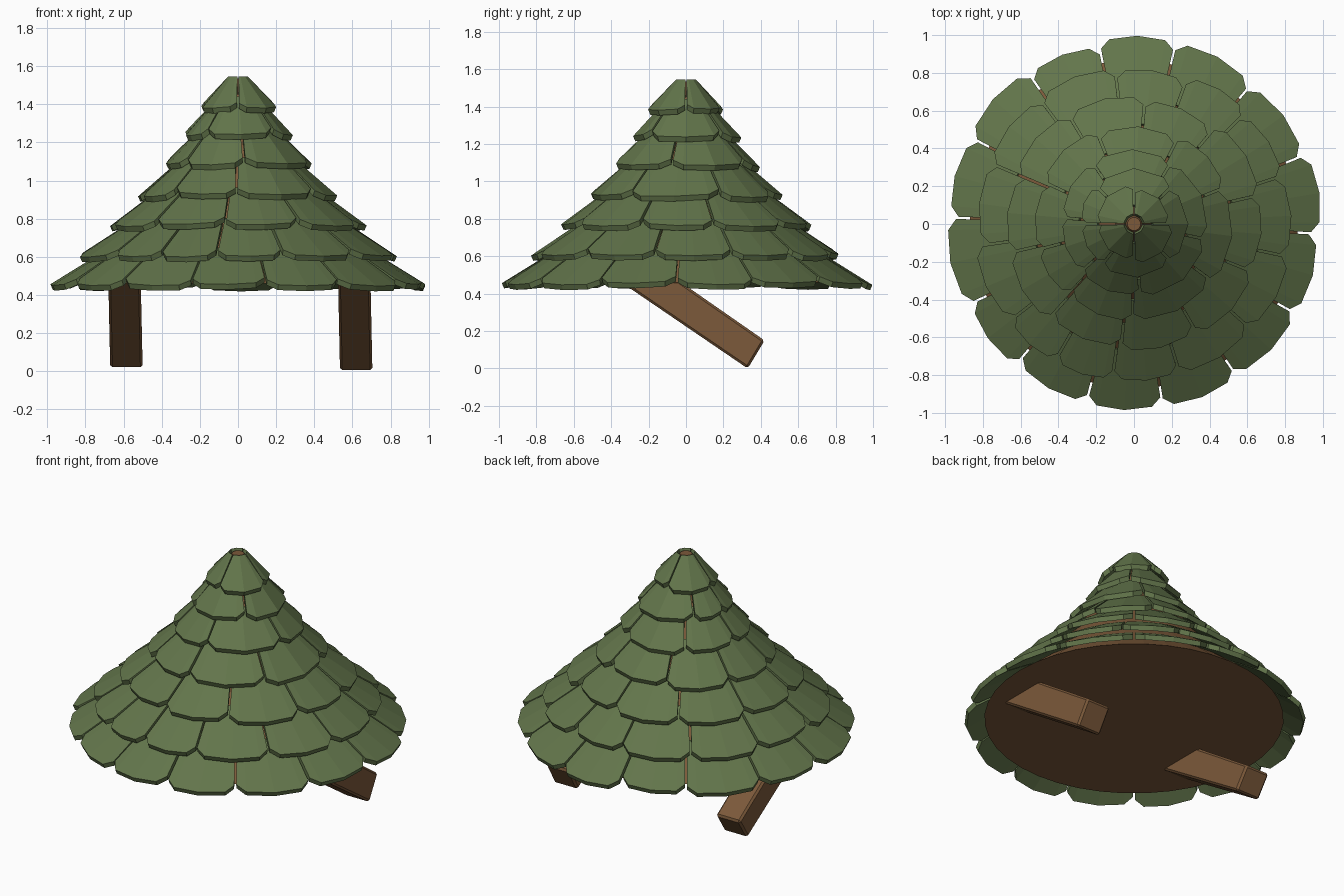
import bpy, bmesh, math, random
from mathutils import Vector

random.seed(4)
cube = bpy.data.objects.get("Cube")
if cube:
    bpy.data.objects.remove(cube)


def material(name, rgb):
    m = bpy.data.materials.new(name)
    m.use_nodes = True
    m.diffuse_color = (*rgb, 1)
    m.node_tree.nodes["Principled BSDF"].inputs["Base Color"].default_value = (*rgb, 1)
    return m


GREEN = material("moss green", (0.123, 0.178, 0.07))
BROWN = material("wood brown", (0.2, 0.1, 0.042))


def finish(name, bm, mat):
    bmesh.ops.recalc_face_normals(bm, faces=bm.faces)
    mesh = bpy.data.meshes.new(name)
    bm.to_mesh(mesh)
    bm.free()
    mesh.materials.append(mat)
    obj = bpy.data.objects.new(name, mesh)
    bpy.context.collection.objects.link(obj)
    return obj


# Wooden core: a slightly concave cone with a flat underside
CORE = [(0.87, 0.46), (0.7, 0.6), (0.55, 0.76), (0.42, 0.92),
        (0.3, 1.08), (0.2, 1.24), (0.11, 1.39), (0.035, 1.535)]


def core_radius(z):
    for (r0, z0), (r1, z1) in zip(CORE, CORE[1:]):
        if z <= z1:
            return r0 + (r1 - r0) * (z - z0) / (z1 - z0)
    return CORE[-1][0]


def ring_point(r, angle, z):
    return Vector((r * math.cos(angle), r * math.sin(angle), z))


SIDES = 40
bm = bmesh.new()
rings = [[bm.verts.new(ring_point(r, math.tau * i / SIDES, z)) for i in range(SIDES)]
         for r, z in CORE]
for low, high in zip(rings, rings[1:]):
    for i in range(SIDES):
        j = (i + 1) % SIDES
        bm.faces.new((low[i], low[j], high[j], high[i]))
bm.faces.new(rings[0])
bm.faces.new(rings[-1])
core = finish("roof_core", bm, BROWN)


# One shingle: a thick plate wrapped on the cone, with clipped lower corners
def add_shingle(bm, a0, a1, r_low, z_low, r_high, z_high):
    gap = 0.006
    tilt = random.uniform(-0.06, 0.06)
    lift = random.uniform(-0.03, 0.05)
    drop = Vector((0, 0, -0.028))
    columns = []
    for f, clip in ((0, 0.16), (0.13, 0.03), (0.5, 0), (0.87, 0.03), (1, 0.16)):
        t = clip + lift + tilt * (f - 0.5)
        column = []
        for s in (t, 1):
            r = r_low + (r_high - r_low) * s
            z = z_low + (z_high - z_low) * s
            inset = gap / max(r, 0.1)
            angle = (a0 + inset) * (1 - f) + (a1 - inset) * f
            top = ring_point(r, angle, z)
            under = ring_point(max(r - 0.012, 0.01), angle, z) + drop
            column.append((bm.verts.new(top), bm.verts.new(under)))
        columns.append(column)
    for (l0, h0), (l1, h1) in zip(columns, columns[1:]):
        bm.faces.new((l0[0], l1[0], h1[0], h0[0]))
        bm.faces.new((l0[1], h0[1], h1[1], l1[1]))
        bm.faces.new((l0[0], l0[1], l1[1], l1[0]))
        bm.faces.new((h0[0], h1[0], h1[1], h0[1]))
    for low, high in (columns[0], columns[-1]):
        bm.faces.new((low[0], high[0], high[1], low[1]))


# Rows of shingles: tail radius, tail height, seam angles in degrees
ROWS = [
    (0.99, 0.45, (-154, -130, -105, -81, -56, -29, -3, 22, 50, 77, 101, 125, 152, 178)),
    (0.84, 0.605, (-142, -120, -98, -73, -42, -12, 18, 45, 70, 97, 127, 157, 188)),
    (0.68, 0.765, (-132, -96, -60, -22, 13, 50, 85, 121, 157, 193)),
    (0.53, 0.92, (-133, -91, -36, 22, 63, 112, 155, 195)),
    (0.395, 1.08, (-138, -85, -12, 59, 124, 175)),
    (0.285, 1.24, (-128, -45, 45, 135, 180)),
    (0.2, 1.385, (-90, 0, 90, 180)),
]
for n, (r, z, seams) in enumerate(ROWS):
    bm = bmesh.new()
    z_top = min(z + 0.2, 1.545)
    for a, b in zip(seams, seams[1:] + (seams[0] + 360,)):
        add_shingle(bm, math.radians(a), math.radians(b), r + random.uniform(-0.012, 0.008),
                    z, core_radius(z_top) + 0.018, z_top)
    finish(f"shingle_row_{n + 1}", bm, GREEN)

# Slanted support planks, sheared off flat against the underside
PROFILE = [(0.33, 0), (0.42, 0.15), (-0.04, 0.47), (-0.36, 0.47)]
for name, x, lean, lift in (("left_support", 0.615, 0.01, 0), ("right_support", -0.59, 0.01, 0.015)):
    bm = bmesh.new()
    ends = [[bm.verts.new((x + side * 0.085 + lean * (0.5 - pz / 0.47), y, max(pz, lift)))
             for y, pz in PROFILE] for side in (-1, 1)]
    bm.faces.new(ends[0])
    bm.faces.new(ends[1])
    for i in range(4):
        j = (i + 1) % 4
        bm.faces.new((ends[0][i], ends[0][j], ends[1][j], ends[1][i]))
    leg = finish(name, bm, BROWN)
    bevel = leg.modifiers.new("worn_edges", "BEVEL")
    bevel.width = 0.012
    bevel.segments = 1
